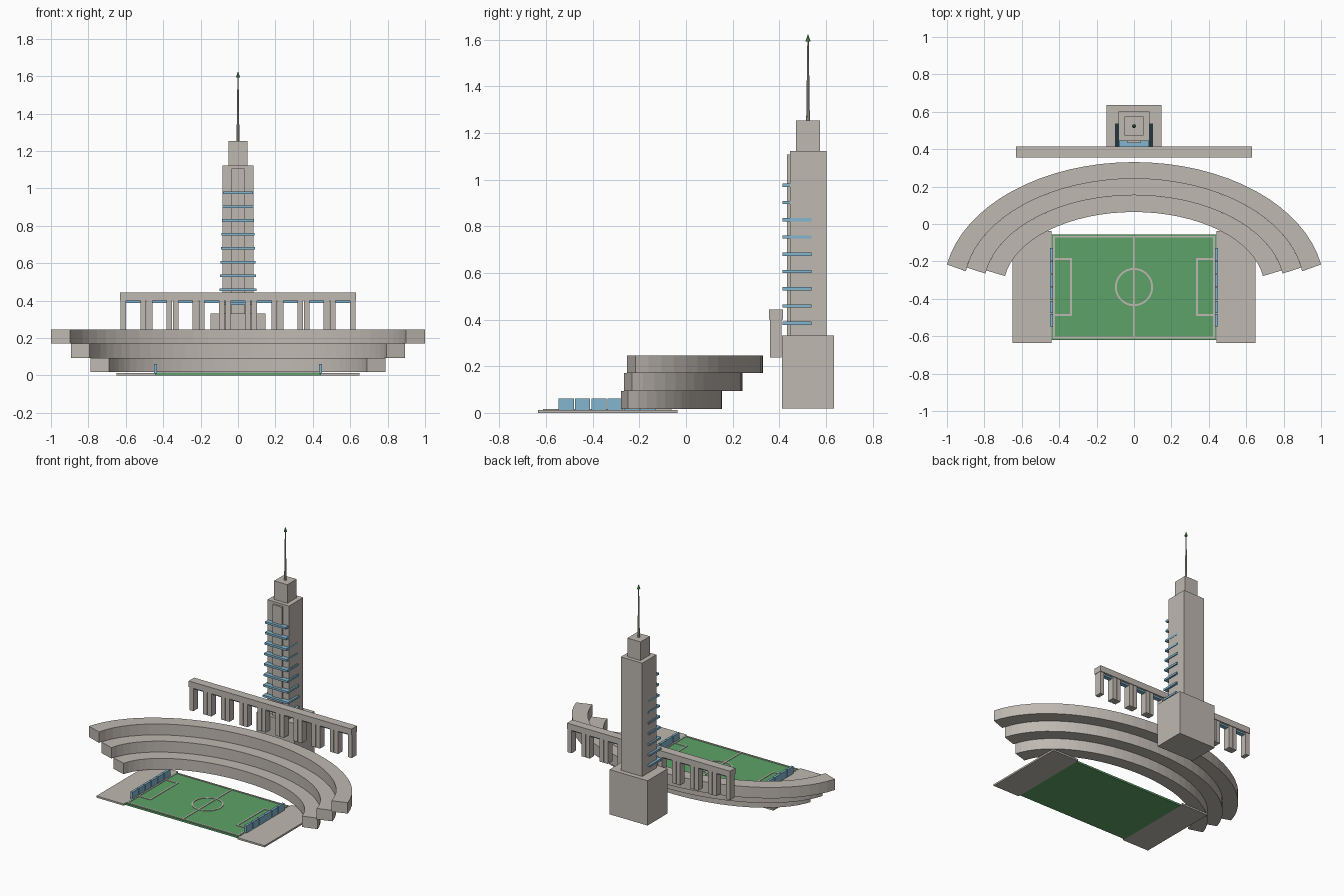
import bpy, bmesh, math

cube = bpy.data.objects.get("Cube")
if cube:
    bpy.data.objects.remove(cube, do_unlink=True)


def material(name, rgb):
    m = bpy.data.materials.new(name)
    m.use_nodes = True
    m.diffuse_color = (*rgb, 1)
    m.node_tree.nodes["Principled BSDF"].inputs["Base Color"].default_value = (*rgb, 1)
    return m


STONE = material("warm grey stone", (0.52, 0.48, 0.44))
GRASS = material("grass green", (0.11, 0.36, 0.14))
GLASS = material("light blue", (0.23, 0.47, 0.63))


def finish(name, bm, mat):
    bmesh.ops.recalc_face_normals(bm, faces=bm.faces)
    mesh = bpy.data.meshes.new(name)
    bm.to_mesh(mesh)
    bm.free()
    mesh.materials.append(mat)
    obj = bpy.data.objects.new(name, mesh)
    bpy.context.collection.objects.link(obj)
    return obj


def boxes(name, mat, *ranges):
    """One object made of boxes, each given as x0, x1, y0, y1, z0, z1."""
    bm = bmesh.new()
    for x0, x1, y0, y1, z0, z1 in ranges:
        verts = bmesh.ops.create_cube(bm, size=1)["verts"]
        bmesh.ops.scale(bm, vec=(x1 - x0, y1 - y0, z1 - z0), verts=verts)
        bmesh.ops.translate(bm, vec=((x0 + x1) / 2, (y0 + y1) / 2, (z0 + z1) / 2), verts=verts)
    return finish(name, bm, mat)


def arc_band(name, mat, outer, inner, z0, z1, span=(0, 360), inner_span=None, cy=0, steps=32):
    """Band between two elliptical arcs, extruded from z0 to z1."""
    bm = bmesh.new()
    rings = []
    for i in range(steps + 1):
        ring = []
        for (a, b), (s, e), zs in ((outer, span, (z0, z1)), (inner, inner_span or span, (z1, z0))):
            t = math.radians(s + (e - s) * i / steps)
            ring += [bm.verts.new((a * math.cos(t), cy + b * math.sin(t), z)) for z in zs]
        rings.append(ring)
    for r, q in zip(rings, rings[1:]):
        for k in range(4):
            n = (k + 1) % 4
            bm.faces.new((r[k], r[n], q[n], q[k]))
    if span[1] - span[0] < 360:
        bm.faces.new(rings[0])
        bm.faces.new(rings[-1])
    else:
        bmesh.ops.remove_doubles(bm, verts=bm.verts, dist=0.0001)
    return finish(name, bm, mat)


def cone(name, mat, r0, r1, y, z0, z1, sides):
    bm = bmesh.new()
    verts = bmesh.ops.create_cone(bm, cap_ends=True, segments=sides, radius1=r0,
                                  radius2=r1, depth=z1 - z0)["verts"]
    bmesh.ops.translate(bm, vec=(0, y, (z0 + z1) / 2), verts=verts)
    return finish(name, bm, mat)


# Pitch, side terraces and dugout panels
MID = -0.337
boxes("pitch", GRASS, (-0.44, 0.44, -0.62, -0.056, 0, 0.013))
for side, label in ((1, "left"), (-1, "right")):
    x0, x1 = sorted((side * 0.44, side * 0.65))
    boxes(label + "_terrace", STONE, (x0, x1, -0.635, -0.037, 0, 0.012))
    boxes(label + "_panels", GLASS, *[
        (side * 0.441 - 0.008, side * 0.441 + 0.008, y, y + 0.066, 0.01, 0.062)
        for y in [MID - 0.21 + 0.0705 * i for i in range(6)]])

# Painted pitch lines
W = 0.005


def line(x0, x1, y0, y1):
    return (x0 - W, x1 + W, y0 - W, y1 + W, 0.012, 0.016)


marks = [line(0, 0, -0.607, -0.068)]
marks += [line(-0.428, 0.428, y, y) for y in (-0.607, -0.068)]
for s in (1, -1):
    marks.append(line(s * 0.428, s * 0.428, -0.607, -0.068))
    marks.append(line(s * 0.337, s * 0.337, MID - 0.15, MID + 0.15))
    lo, hi = sorted((s * 0.337, s * 0.428))
    marks += [line(lo, hi, y, y) for y in (MID - 0.15, MID + 0.15)]
boxes("pitch_lines", STONE, *marks)
arc_band("centre_circle", STONE, (0.102, 0.102), (0.092, 0.092), 0.012, 0.016, cy=MID)

# Three curved seating tiers, stepping outward as they rise
radii = [(0.697, 0.401), (0.803, 0.491), (0.909, 0.579), (1.017, 0.668)]
for i, label in enumerate(("lower", "middle", "upper")):
    z = 0.017 + 0.0765 * i
    arc_band(label + "_tier", STONE, radii[i + 1], radii[i], z, z + 0.0765,
             span=(10.4, 169.6), inner_span=(8.4, 171.6), cy=MID)

# Arcade of nine bays
posts, lintels, glazing = [], [], []
for i in range(9):
    x = (i - 4) * 0.14
    lintels.append((x - 0.07, x + 0.07, 0.355, 0.415, 0.4, 0.443))
    glazing.append((x - 0.038, x + 0.038, 0.37, 0.4, 0.388, 0.4))
    for s in (1, -1):
        posts.append((x + s * 0.053 - 0.015, x + s * 0.053 + 0.015, 0.36, 0.41, 0.238, 0.4))
boxes("arcade_posts", STONE, *posts)
boxes("arcade_lintels", STONE, *lintels)
boxes("arcade_glazing", GLASS, *glazing)

# Tower
boxes("tower_base", STONE, (-0.147, 0.147, 0.412, 0.635, 0.018, 0.331))
boxes("tower_shaft", STONE, (-0.083, 0.083, 0.445, 0.602, 0.331, 1.123))
boxes("tower_front_panel", STONE, (-0.036, 0.036, 0.432, 0.446, 0.331, 1.107))
boxes("tower_crown", STONE, (-0.051, 0.051, 0.472, 0.575, 1.123, 1.253))

# Balcony fins, wider toward the ground
fins = []
for i in range(9):
    w, z = 0.079 + 0.0027 * i, 0.976 - 0.074 * i
    fins.append((-w, w, 0.413, 0.538, z - 0.007, z + 0.007))
boxes("tower_fins", GLASS, *fins)

# Mast and tip
cone("mast", STONE, 0.008, 0.003, 0.523, 1.25, 1.6, 8)
cone("mast_tip", GRASS, 0.011, 0.001, 0.523, 1.592, 1.622, 8)
